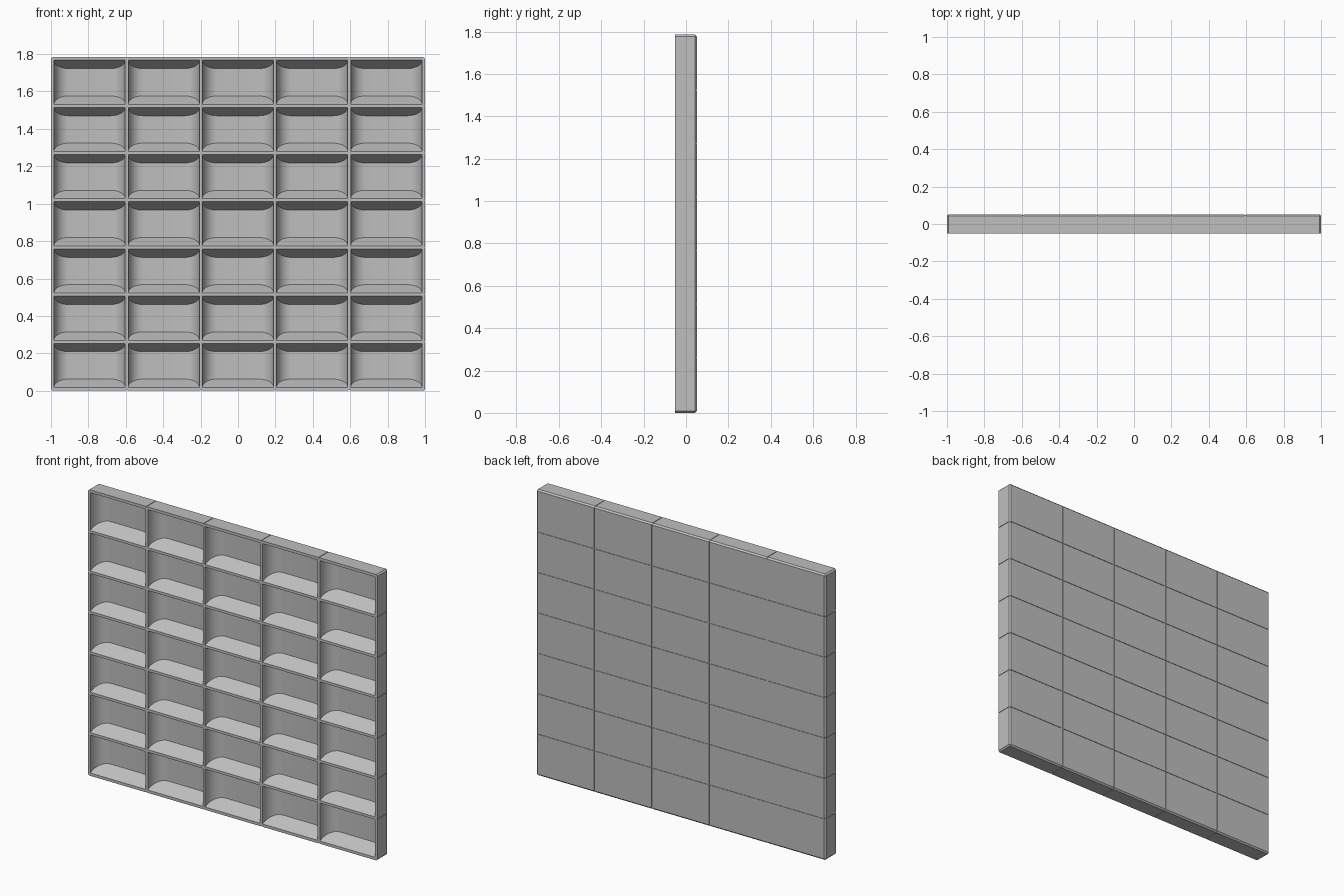
import bpy, bmesh, math
from mathutils import Matrix, Vector

cube = bpy.data.objects.get("Cube")
if cube:
    bpy.data.objects.remove(cube, do_unlink=True)

COLS, ROWS = 5, 7
PITCH_X, PITCH_Z = 0.3966, 0.2523
WIDTH, HEIGHT, DEPTH = 2.0, 1.785, 0.104
FRONT = -DEPTH / 2
POCKET_W, POCKET_H, POCKET_D = 0.38, 0.236, 0.085
FILLET, SLOPE = 0.08, 0.53
GROOVE = 0.006

grey = bpy.data.materials.new("plain grey")
grey.use_nodes = True
grey.diffuse_color = (0.52, 0.52, 0.52, 1)
grey.node_tree.nodes["Principled BSDF"].inputs["Base Color"].default_value = grey.diffuse_color


def add_box(bm, centre, size):
    mat = Matrix.Translation(centre) @ Matrix.Diagonal((*size, 1))
    return bmesh.ops.create_cube(bm, size=1, matrix=mat)


def add_pocket(bm, cx, cz):
    """Rounded-back pocket whose floor and ceiling slope inwards."""
    half = POCKET_W / 2
    side = []
    for i in range(11):
        a = math.pi / 2 * i / 10
        side.append((half - FILLET + FILLET * math.cos(a),
                     POCKET_D - FILLET + FILLET * math.sin(a)))
    right = [(half, -0.01)] + side
    profile = right + [(-x, t) for x, t in reversed(right)]
    rings = [[bm.verts.new((cx + x, FRONT + t, cz + s * (POCKET_H / 2 - SLOPE * t)))
              for x, t in profile] for s in (-1, 1)]
    low, high = rings
    bm.faces.new(low[::-1])
    bm.faces.new(high)
    n = len(profile)
    for i in range(n):
        j = (i + 1) % n
        bm.faces.new((low[i], low[j], high[j], high[i]))


def make_object(name, bm):
    bmesh.ops.recalc_face_normals(bm, faces=bm.faces)
    mesh = bpy.data.meshes.new(name)
    bm.to_mesh(mesh)
    bm.free()
    mesh.materials.append(grey)
    obj = bpy.data.objects.new(name, mesh)
    bpy.context.scene.collection.objects.link(obj)
    return obj


# Main slab: chamfered everywhere except around the front
bm = bmesh.new()
add_box(bm, (0, 0, HEIGHT / 2), (WIDTH, DEPTH, HEIGHT))
edges = [e for e in bm.edges if any(v.co.y > 0 for v in e.verts)]
bmesh.ops.bevel(bm, geom=edges, offset=0.009, segments=1, affect='EDGES')
tray = make_object("compartment_tray", bm)

# Pocket cutters
bm = bmesh.new()
for c in range(COLS):
    for r in range(ROWS):
        add_pocket(bm, (c - (COLS - 1) / 2) * PITCH_X,
                   HEIGHT / 2 + (r - (ROWS - 1) / 2) * PITCH_Z)
pockets = make_object("pocket_cutter", bm)

# Seam cutters across the back and around the outer edges
bm = bmesh.new()
big, mid = 3, HEIGHT / 2
for c in range(1, COLS):
    x = (c - COLS / 2) * PITCH_X
    add_box(bm, (x, DEPTH / 2, mid), (GROOVE, GROOVE, big))
    for z in (0, HEIGHT):
        add_box(bm, (x, 0, z), (GROOVE, 1, GROOVE))
for r in range(1, ROWS):
    z = mid + (r - ROWS / 2) * PITCH_Z
    add_box(bm, (0, DEPTH / 2, z), (big, GROOVE, GROOVE))
    for x in (-WIDTH / 2, WIDTH / 2):
        add_box(bm, (x, 0, z), (GROOVE, 1, GROOVE))
seams = make_object("seam_cutter", bm)

# Cut everything and tidy up
bpy.ops.object.select_all(action='DESELECT')
bpy.context.view_layer.objects.active = tray
tray.select_set(True)
for cutter in (pockets, seams):
    cutter.hide_render = True
    mod = tray.modifiers.new(cutter.name, 'BOOLEAN')
    mod.operation = 'DIFFERENCE'
    mod.solver = 'EXACT'
    mod.use_self = cutter is seams
    mod.object = cutter
    bpy.ops.object.modifier_apply(modifier=mod.name)
    bpy.data.objects.remove(cutter, do_unlink=True)
bpy.ops.object.shade_smooth_by_angle(angle=math.radians(30))
